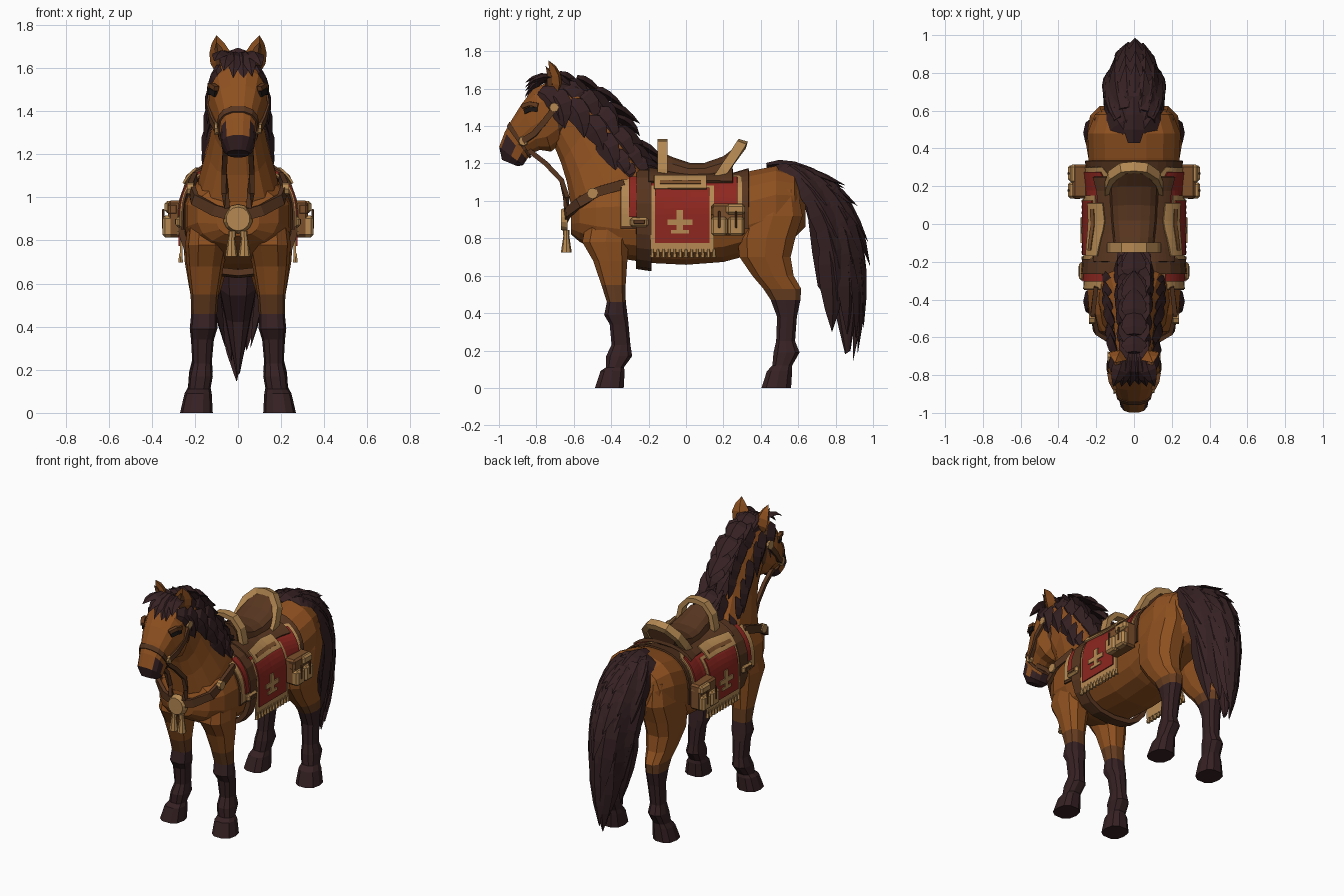
import bpy, bmesh, math, random
from mathutils import Vector, Matrix

random.seed(4)
if "Cube" in bpy.data.objects:
    bpy.data.objects.remove(bpy.data.objects["Cube"], do_unlink=True)


def material(name, *rgb):
    mat = bpy.data.materials.new(name)
    mat.use_nodes = True
    mat.diffuse_color = (*rgb, 1)
    node = next(n for n in mat.node_tree.nodes if n.type == "BSDF_PRINCIPLED")
    node.inputs["Base Color"].default_value = (*rgb, 1)
    return mat


COAT = material("chestnut coat", .27, .08, .014)
SHADE = material("dark coat", .13, .045, .014)
HAIR = material("dark hair", .036, .015, .017)
TAN = material("tan trim", .46, .25, .085)
RED = material("red cloth", .27, .02, .014)
LEATHER = material("dark leather", .095, .036, .014)
BAG = material("saddle bag leather", .2, .08, .025)
EYE = material("eye black", .012, .008, .008)


def finish(name, bm, mats, rule=None):
    """Turn a bmesh into a flat shaded object, colouring faces by rule."""
    bmesh.ops.recalc_face_normals(bm, faces=bm.faces)
    if rule:
        for f in bm.faces:
            f.material_index = rule(f.calc_center_median())
    mesh = bpy.data.meshes.new(name)
    bm.to_mesh(mesh)
    bm.free()
    obj = bpy.data.objects.new(name, mesh)
    for m in mats:
        mesh.materials.append(m)
    bpy.context.collection.objects.link(obj)
    return obj


def skin(bm, rings):
    """Bridge rings of points and cap both ends."""
    rows = [[bm.verts.new(p) for p in ring] for ring in rings]
    n = len(rows[0])
    for a, b in zip(rows, rows[1:]):
        for i in range(n):
            bm.faces.new((a[i], a[(i + 1) % n], b[(i + 1) % n], b[i]))
    bm.faces.new(rows[0])
    bm.faces.new(rows[-1][::-1])


def power(v):
    return math.copysign(abs(v) ** .8, v)


def loft(name, sections, mats, rule=None, sides=14, x=None):
    """Each section: y, z of one edge, y, z of the opposite edge, half width."""
    bm = bmesh.new()
    for sx in ((1, -1) if x else (1,)):
        rings = []
        for k, (ya, za, yb, zb, w) in enumerate(sections):
            ring = []
            for i in range(sides):
                ang = math.tau * (i + .5) / sides
                c, s = power(math.cos(ang)), power(math.sin(ang))
                ring.append((sx * (x[k] if x else 0) + w * s,
                             (ya + yb + (ya - yb) * c) / 2,
                             (za + zb + (za - zb) * c) / 2))
            rings.append(ring)
        skin(bm, rings)
    return finish(name, bm, mats, rule)


def ribbon(bm, pts, widths, thick, side, diamond=False):
    """Sweep a flat box or diamond section along points."""
    pts = [Vector(p) for p in pts]
    rings = []
    for i, p in enumerate(pts):
        tan = (pts[min(i + 1, len(pts) - 1)] - pts[max(i - 1, 0)]).normalized()
        nor = tan.cross(Vector(side)).normalized()
        s = nor.cross(tan) * widths[i]
        n = nor * thick * (widths[i] if diamond else 1)
        rings.append([p + s, p + n, p - s, p - n] if diamond
                     else [p + s + n, p - s + n, p - s - n, p + s - n])
    skin(bm, rings)


def lock(bm, a, b, c, width, side, thick=.4):
    """A pointed tuft of hair along a curve."""
    a, b, c = Vector(a), Vector(b), Vector(c)
    ts = [i / 4 for i in range(5)]
    pts = [a * (1 - t) ** 2 + b * 2 * t * (1 - t) + c * t * t for t in ts]
    ribbon(bm, pts, [width * f for f in (.6, 1, .95, .6, .03)], thick, side, True)


def strap(name, pts, width, mat, side=(0, 0, 1), thick=.012, mirror=True):
    bm = bmesh.new()
    for sx in ((1, -1) if mirror else (1,)):
        ribbon(bm, [(sx * p[0], p[1], p[2]) for p in pts],
               [width] * len(pts), thick, side)
    return finish(name, bm, [mat])


def along(pts, t):
    t = min(max(t, 0), 1) * (len(pts) - 1)
    i = min(int(t), len(pts) - 2)
    return Vector(pts[i]).lerp(Vector(pts[i + 1]), t - i)


def solid(name, places, mat, r1, r2, depth, axis="Z", sides=12):
    """Cones or discs at several places, mirrored when off centre."""
    bm = bmesh.new()
    turn = Matrix.Rotation(math.pi / 2, 4, axis) if axis != "Z" else Matrix()
    for p in places:
        for sx in ((1, -1) if p[0] else (1,)):
            bmesh.ops.create_cone(bm, cap_ends=True, segments=sides, radius1=r1, radius2=r2, depth=depth,
                                  matrix=Matrix.Translation((sx * p[0], p[1], p[2])) @ turn)
    return finish(name, bm, [mat])


def box(name, centre, size, mat, bevel=.012):
    bm = bmesh.new()
    for sx in (1, -1):
        bmesh.ops.create_cube(bm, size=1, matrix=Matrix.Translation((sx * centre[0], *centre[1:]))
                              @ Matrix.Diagonal((*size, 1)))
    bmesh.ops.bevel(bm, geom=bm.edges[:], offset=bevel, segments=1, affect="EDGES")
    return finish(name, bm, [mat])


# Torso, given as y, top, bottom, half width
TORSO = [(-.615, .98, .82, .1), (-.57, 1.06, .78, .19), (-.48, 1.1, .73, .24), (-.36, 1.13, .69, .25),
         (-.2, 1.14, .665, .235), (0, 1.11, .655, .235), (.2, 1.12, .67, .235), (.35, 1.165, .71, .245),
         (.48, 1.19, .76, .25), (.58, 1.16, .8, .21), (.64, 1.07, .86, .12)]
loft("torso", [(y, t, y, b, w) for y, t, b, w in TORSO], [COAT], sides=16)

# Neck and head
loft("neck", [(-.2, 1.15, -.56, .85, .2), (-.25, 1.21, -.62, .98, .18), (-.36, 1.37, -.64, 1.1, .14),
              (-.45, 1.5, -.67, 1.2, .115), (-.56, 1.6, -.71, 1.3, .11), (-.66, 1.64, -.75, 1.36, .1)], [COAT])
loft("head", [(-.64, 1.63, -.62, 1.42, .08), (-.74, 1.64, -.66, 1.31, .12), (-.82, 1.6, -.72, 1.26, .138),
              (-.88, 1.52, -.78, 1.27, .118), (-.93, 1.44, -.83, 1.25, .095), (-.97, 1.37, -.85, 1.22, .082),
              (-1, 1.29, -.87, 1.19, .077), (-.985, 1.22, -.9, 1.185, .05)],
     [COAT, HAIR], lambda c: int(c.z < 1.31 and c.y < -.91 or c.z < 1.24 and c.y < -.84))
strap("eyes", [(.103, -.862, 1.478), (.124, -.83, 1.492), (.132, -.795, 1.488)], .013, EYE, thick=.008)
strap("brows", [(.1, -.875, 1.505), (.122, -.835, 1.52), (.13, -.79, 1.512)], .011, SHADE, thick=.012)

# Ears
for name, mat, dy, wide in (("ears", COAT, 0, .055), ("inner_ears", SHADE, -.03, .028)):
    bm = bmesh.new()
    for sx in (1, -1):
        lock(bm, (sx * .07, -.7 + dy, 1.58), (sx * .085, -.685 + dy, 1.68),
             (sx * .1, -.735 + dy / 2, 1.75 + dy), wide, (1, .4 * sx, 0), .65)
    finish(name, bm, [mat])

# Legs, given as z, front, back, half width, x
FORE = [(.98, -.52, -.28, .08, .14), (.78, -.56, -.3, .1, .145), (.68, -.5, -.31, .085, .152),
        (.55, -.455, -.32, .065, .155), (.46, -.425, -.32, .06, .157), (.39, -.44, -.31, .064, .16),
        (.34, -.41, -.305, .053, .165), (.23, -.4, -.295, .045, .167), (.17, -.43, -.285, .055, .172),
        (.11, -.43, -.33, .052, .18), (.09, -.46, -.325, .063, .185), (0, -.49, -.33, .076, .193)]
HIND = [(1.06, .36, .6, .08, .14), (.92, .3, .63, .11, .14), (.8, .27, .59, .11, .145), (.7, .28, .565, .1, .147),
        (.6, .35, .58, .08, .15), (.53, .41, .62, .062, .155), (.47, .45, .615, .058, .157),
        (.38, .485, .595, .052, .16), (.25, .48, .585, .045, .167), (.19, .465, .61, .055, .172),
        (.12, .46, .57, .052, .18), (.09, .43, .57, .063, .185), (0, .4, .565, .076, .193)]
for name, leg in (("front_legs", FORE), ("hind_legs", HIND)):
    loft(name, [(f, z, b, z, w) for z, f, b, w, x in leg], [COAT, SHADE, HAIR],
         lambda c: 2 if c.z < .48 else int(c.z < .56), 10, [r[-1] for r in leg])

# Mane: a core ridge with rows of tufts
CREST = [(0, -.68, 1.67), (0, -.55, 1.64), (0, -.44, 1.54), (0, -.34, 1.4), (0, -.25, 1.26), (0, -.2, 1.18)]
loft("mane_core", [(p[1], p[2], p[1] - .12, p[2] - .12, .08) for p in CREST], [HAIR], sides=8)
bm = bmesh.new()
for i in range(8):
    wide = .78 + .22 * min(1, i / 4)
    for a in (-1.6, -.9, -.4, 0, .4, .9, 1.6):
        m = abs(a)
        j = random.uniform(-.03, .03)
        root = along(CREST, i / 7 + j) + Vector((a * .07 * wide, -.075 * m, -.06 * m + .01))
        drop = .1 + .08 * min(m, 1)
        if root.z - drop < 1.13:
            drop = max(.04, root.z - 1.13)
        lock(bm, root, root + Vector((a * .025 * wide, .07, -.02)),
             root + Vector((a * .03 * wide, .145 - .03 * m + j, -drop)), .066, (1 - min(m, .9), .8 * a, .6 * a))
# Forelock
for a in (-1, -.6, -.2, .25, .6, 1):
    lock(bm, (a * .04, -.66, 1.65), (a * .08, -.79, 1.69), (a * .11, -.86, 1.53 + .04 * a * a + .05 * abs(a - .25)),
         .045, (1, 0, 0))
finish("mane", bm, [HAIR])

# Tail
loft("tail_core", [(.52, 1.18, .5, 1.1, .04), (.68, 1.18, .62, 1.02, .08), (.81, 1.09, .65, .9, .115),
                   (.9, .95, .67, .72, .12), (.94, .75, .7, .54, .1), (.93, .5, .79, .42, .065),
                   (.88, .2, .85, .18, .01)], [HAIR], sides=10)
FLOW = [(0, .48, 1.18), (0, .66, 1.18), (0, .82, 1.09), (0, .92, .92), (0, .96, .7), (0, .94, .4), (0, .88, .14)]
bm = bmesh.new()
lock(bm, (0, .43, 1.19), (0, .56, 1.22), (0, .76, 1.13), .055, (1, 0, 0))
for i in range(6):
    for a in (-1, -.65, -.3, .05, .4, .7, 1):
        m = abs(a)
        t = i * .125 + random.uniform(-.04, .04)
        pts = []
        for k, u in enumerate((t, t + .17, t + .36 - .05 * m)):
            p = along(FLOW, u)
            spread = .15 * math.sin(math.pi * min(max(u * .85 + .1, 0), 1))
            back = .028 * (k - 1) - .16 * m * m
            pts.append(p + Vector((a * spread, back * min(1, u * 3), .05 * m * max(0, u - .5))))
        lock(bm, *pts, .066, (1 - m * .8, -.8 * a, 0))
finish("tail", bm, [HAIR])


def drape(name, y0, y1, low, high, off, mat, hang=True, thick=.01):
    """Cloth or strap laid over the torso; past the widest line it can hang."""
    bm = bmesh.new()
    for sx in (1, -1):
        grid = []
        for i in range(7):
            y = y0 + (y1 - y0) * i / 6
            k = next(n for n in range(len(TORSO) - 1) if y <= TORSO[n + 1][0])
            a, b = TORSO[k], TORSO[k + 1]
            top, bot, w = Vector(a[1:]).lerp(Vector(b[1:]), (y - a[0]) / (b[0] - a[0]))
            mid, h = (top + bot) / 2, (top - bot) / 2 + off
            ends = [math.acos(max(-1, min(1, (z - mid) / h))) for z in (high, low)]
            row = []
            for j in range(11):
                u = math.cos(ends[0] + (ends[1] - ends[0]) * j / 10)
                x = 1 if hang and u < 0 else max(0, 1 - abs(u) ** 2.5) ** .4
                row.append(bm.verts.new((sx * x * (w + off), y, mid + h * u)))
            grid.append(row)
        for r, s in zip(grid, grid[1:]):
            for j in range(10):
                quad = (r[j], r[j + 1], s[j + 1], s[j])
                bm.faces.new(quad if sx < 0 else quad[::-1])
    bmesh.ops.remove_doubles(bm, verts=bm.verts, dist=.0005)
    obj = finish(name, bm, [mat])
    mod = obj.modifiers.new("thickness", "SOLIDIFY")
    mod.thickness, mod.offset = thick, 0
    return obj


# Saddle blanket with trim, emblem and fringe
drape("blanket_edge", -.35, .335, .85, 2, .01, LEATHER)
drape("blanket_trim", -.345, .3, .865, 1.13, .016, TAN)
drape("blanket_cloth", -.305, .275, .915, 1.125, .024, RED)
drape("panel_trim", -.19, .15, .725, 1.08, .028, TAN)
drape("panel_cloth", -.165, .125, .775, 1.07, .035, RED)
drape("emblem_stem", -.05, -.015, .83, .95, .042, TAN)
drape("emblem_arms", -.1, .035, .87, .9, .042, TAN)
drape("emblem_foot", -.08, .015, .825, .845, .042, TAN)
solid("fringe", [(.266, -.18 + .03 * i, .72) for i in range(12)], TAN, .013, .007, .045, sides=6)

# Girth, skirts and saddle
drape("girth", -.265, -.185, -2, 2, .024, LEATHER, False, .03)
drape("saddle_skirt", -.2, .25, 1.1, 2, .034, LEATHER, thick=.02)
drape("skirt_trim", -.17, .11, 1.065, 1.135, .05, TAN)
drape("skirt_inlay", -.14, .08, 1.09, 1.108, .055, BAG)
loft("saddle_seat", [(-.15, 1.27, -.15, 1.08, .1), (-.07, 1.235, -.08, 1.08, .11), (.02, 1.205, 0, 1.07, .12),
                     (.1, 1.205, .08, 1.07, .125), (.2, 1.24, .16, 1.08, .13), (.29, 1.31, .24, 1.15, .1)], [LEATHER])
ARCH = [(-1, 0), (-.98, .35), (-.85, .7), (-.45, .96), (0, 1), (.45, .96), (.85, .7), (.98, .35), (1, 0)]
strap("pommel", [(.13 * a, -.125, 1.09 + .225 * b) for a, b in ARCH], .027, TAN, (0, 1, 0), .016, False)
strap("cantle", [(.135 * a, .15 + .15 * b, 1.09 + .215 * b) for a, b in ARCH], .026, TAN, (0, 1, -.3), .02, False)
box("girth_buckle", (.275, -.25, .885), (.03, .1, .05), TAN)
box("buckle_centre", (.289, -.25, .888), (.008, .06, .022), LEATHER, .002)

# Saddle bags
box("bag", (.285, .225, .9), (.08, .18, .17), BAG)
box("bag_lid", (.29, .265, .955), (.1, .1, .055), TAN)
box("front_pocket", (.3, .168, .945), (.05, .07, .06), BAG)
for y in (.178, .268):
    box("bag_pocket", (.325, y, .865), (.05, .086, .1), TAN)
    box("bag_strap", (.347, y, .9), (.012, .012, .09), LEATHER, .003)

# Breast strap, medallion and tassels
strap("breast_strap", [(.2, -.33, 1.09), (.218, -.47, 1.05), (.2, -.57, .99), (.11, -.63, .94), (0, -.645, .91)],
      .026, LEATHER)
solid("strap_studs", [(.222, -.5, 1.04)], TAN, .03, .03, .03, "Y", 8)
solid("medallion", [(0, -.65, .9)], TAN, .068, .055, .035, "X", 14)
solid("tassels", [(.03, -.64, .775)], TAN, .029, .014, .1, sides=8)
solid("tassel_knots", [(.027, -.64, .83)], TAN, .018, .018, .03, sides=8)

# Bridle
loft("noseband", [(-.945, 1.425, -.825, 1.235, .1), (-.96, 1.4, -.835, 1.225, .095)], [LEATHER])
loft("headstall", [(-.69, 1.65, -.65, 1.32, .116), (-.72, 1.65, -.67, 1.3, .124)], [LEATHER])
strap("cheek_straps", [(.124, -.7, 1.5), (.134, -.76, 1.42), (.118, -.81, 1.36), (.098, -.87, 1.32)], .016, LEATHER)
strap("reins", [(.06, -.84, 1.27), (.06, -.75, 1.2), (.065, -.665, 1.11), (.06, -.64, 1.02), (.05, -.64, .95)],
      .013, LEATHER)
solid("bridle_studs", [(.128, -.705, 1.5), (.096, -.87, 1.32)], TAN, .03, .024, .025, "Y", 8)
